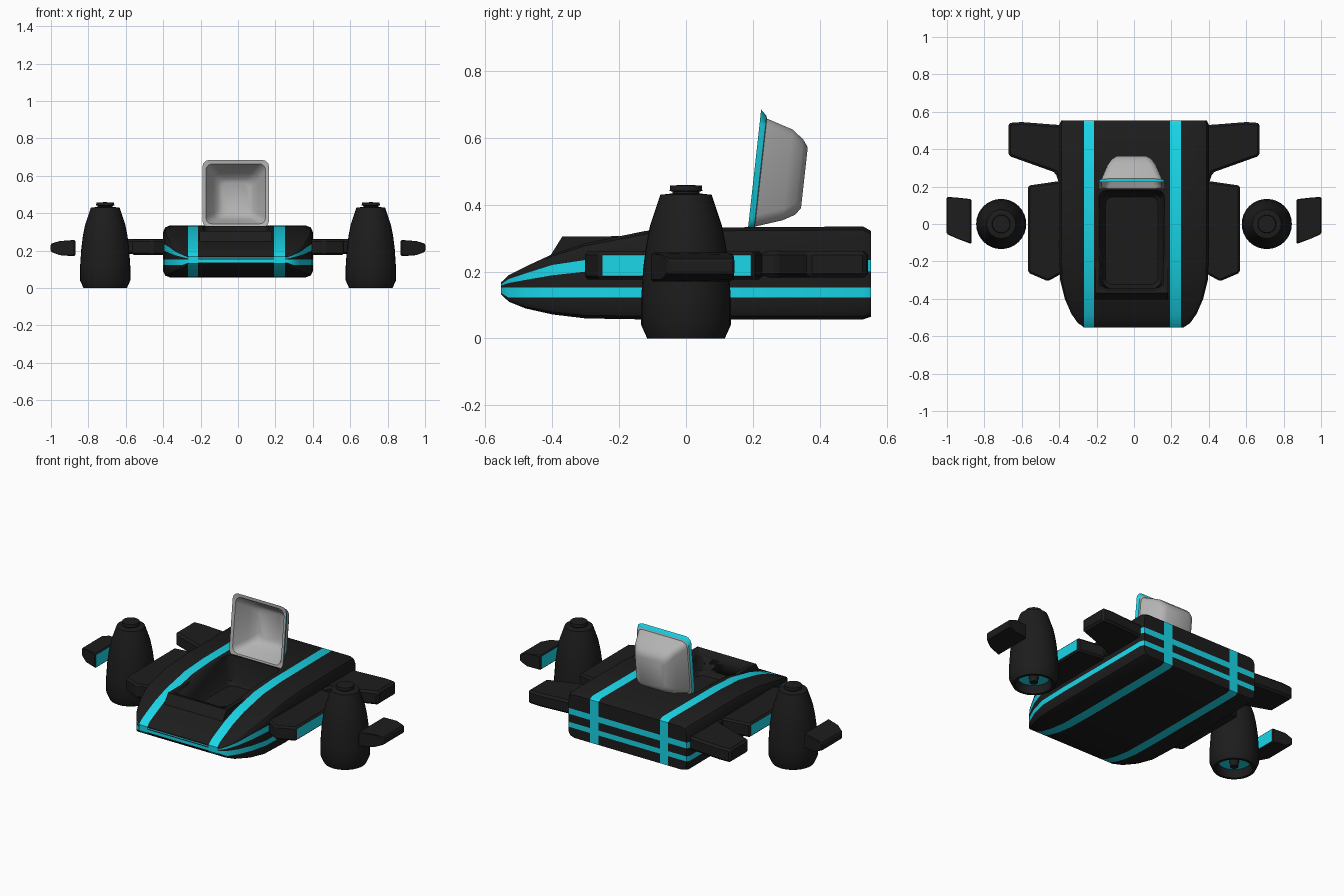
import bpy, bmesh, math
from mathutils import Vector

if "Cube" in bpy.data.objects:
    bpy.data.objects.remove(bpy.data.objects["Cube"])


def material(name, rgb):
    m = bpy.data.materials.new(name)
    m.diffuse_color = (*rgb, 1)
    m.use_nodes = True
    m.node_tree.nodes["Principled BSDF"].inputs["Base Color"].default_value = m.diffuse_color
    return m


BLACK = material("black", (0.012, 0.012, 0.012))
CYAN = material("cyan", (0.01, 0.68, 0.82))
GREY = material("grey", (0.45, 0.45, 0.45))


def finish(bm, name, mats=(BLACK, CYAN), angle=30):
    bmesh.ops.recalc_face_normals(bm, faces=bm.faces)
    me = bpy.data.meshes.new(name)
    bm.to_mesh(me)
    bm.free()
    for m in mats:
        me.materials.append(m)
    ob = bpy.data.objects.new(name, me)
    bpy.context.collection.objects.link(ob)
    bpy.ops.object.select_all(action='DESELECT')
    ob.select_set(True)
    bpy.context.view_layer.objects.active = ob
    bpy.ops.object.shade_smooth_by_angle(angle=math.radians(angle))
    return ob


def loft(rings, cyan_bands=(), cap=True):
    """Skin a list of equal-length point rings."""
    bm = bmesh.new()
    vs = [[bm.verts.new(p) for p in r] for r in rings]
    n = len(vs[0])
    for k in range(len(vs) - 1):
        for i in range(n):
            j = (i + 1) % n
            f = bm.faces.new((vs[k][i], vs[k][j], vs[k + 1][j], vs[k + 1][i]))
            f.material_index = int(k in cyan_bands)
    if cap:
        bm.faces.new(vs[0])
        bm.faces.new(vs[-1])
    return bm


def round_rect(x0, x1, y0, y1, r, seg=3):
    pts = []
    for k, (cx, cy) in enumerate(((x1 - r, y1 - r), (x0 + r, y1 - r), (x0 + r, y0 + r), (x1 - r, y0 + r))):
        for s in range(seg + 1):
            a = math.pi / 2 * (k + s / seg)
            pts.append((cx + r * math.cos(a), cy + r * math.sin(a)))
    return pts


# Hull: a lattice of columns and rows at each station, stripes are cells of it
STATIONS = [(-.553, .265, .132, .168), (-.53, .30, .11, .19), (-.48, .335, .09, .215),
            (-.40, .37, .072, .252), (-.30, .395, .06, .285), (-.12, .40, .057, .322),
            (.05, .40, .057, .332), (.53, .40, .057, .335), (.553, .39, .065, .322)]


def build_hull():
    bm = bmesh.new()
    cells = {}
    last = len(STATIONS) - 1
    for k, (y, w, zb, zt) in enumerate(STATIONS):
        out = .25 + .72 * (w - .25)
        xs = [-w, -out - .005, -.268, -.214, .192, .25, out + .003, w]
        s1 = max(.122, zb + .2 * (.15 - zb))
        d = zt - .152
        zs = [zb, (zb + s1) / 2, s1, .152, min(.2, .152 + .37 * d),
              min(.235, .152 + .68 * d), zt - .19 * d, zt]
        for i in range(8):
            for j in range(8):
                x, z = xs[i], zs[j]
                if i in (0, 7) and j in (0, 7):    # rounded long edges
                    x += .3 * (xs[1 if i == 0 else 6] - x)
                    z += .3 * (zs[1 if j == 0 else 6] - z)
                if i in (0, 7) or j in (0, 7) or k in (0, last):
                    cells[i, j, k] = bm.verts.new((x, y, z))

    def quad(keys, cyan):
        bm.faces.new([cells[q] for q in keys]).material_index = int(cyan)

    for k in range(last):
        for i in range(7):
            for e in (0, 7):
                quad([(i, e, k), (i + 1, e, k), (i + 1, e, k + 1), (i, e, k + 1)], i in (2, 4))
                quad([(e, i, k), (e, i + 1, k), (e, i + 1, k + 1), (e, i, k + 1)], i in (2, 4))
    for k in (0, last):
        for i in range(7):
            for j in range(7):
                quad([(i, j, k), (i + 1, j, k), (i + 1, j + 1, k), (i, j + 1, k)],
                     i in (2, 4) or j in (2, 4))
    return finish(bm, "hull", angle=35)


hull = build_hull()

# Raised sill in front of the cockpit
sill_side = [(-.42, .2), (-.42, .225), (-.37, .305), (-.2, .306), (-.2, .2)]
sill = finish(loft([[(x, y, z) for y, z in sill_side] for x in (-.205, .183)]), "cockpit_sill")

# Cockpit recess cut into hull and sill
rings = []
for z, g in ((.17, .035), (.19, .02), (.34, 0), (.42, 0)):
    rings.append([(x, y, z) for x, y in round_rect(-.187 + g, .163 - g, -.358 + g, .18 - g, .035)])
cutter = finish(loft(rings), "cockpit_cutter")
cutter.hide_render = True
for ob in (hull, sill):
    bpy.context.view_layer.objects.active = ob
    mod = ob.modifiers.new("recess", 'BOOLEAN')
    mod.operation, mod.solver, mod.object = 'DIFFERENCE', 'EXACT', cutter
    while ob.modifiers[0] != mod:
        bpy.ops.object.modifier_move_up(modifier=mod.name)
    bpy.ops.object.modifier_apply(modifier=mod.name)
bpy.data.objects.remove(cutter)

# Open canopy: hollow dome tilted up behind the cockpit
up = Vector((0, .11, .994))
back = Vector((0, .994, -.11))
hinge = Vector((-.012, .185, .325))
# depth, lower edge, upper edge, half width: inside first, then outside
SHELL = [(.135, .09, .255, .075), (.122, .07, .275, .095), (.088, .05, .30, .118), (.004, .018, .342, .160),
         (0, 0, .362, .178), (.018, .004, .345, .172), (.02, .012, .337, .163), (.10, .04, .313, .13),
         (.135, .06, .287, .108), (.151, .082, .265, .085)]
rings = [[hinge + Vector((u, 0, 0)) + up * v + back * n for u, v in round_rect(-h, h, a, b, .035)]
         for n, a, b, h in SHELL]
finish(loft(rings, cyan_bands=(4,)), "canopy", (GREY, CYAN), angle=40)


# Flat wing pieces, mirrored by side, optionally with a glowing end face
def wing(name, side, outline, z0, z1, bevel, tip=None, glow=0):
    xmax = max(abs(p[0]) for p in outline)

    def ring(top):
        out = []
        for x, y in outline:
            zz = tip if tip and x > xmax - .01 else (z0, z1)
            out.append((x * side, y, zz[top]))
        return out
    bm = loft([ring(0), ring(1)])
    bmesh.ops.recalc_face_normals(bm, faces=bm.faces)
    bmesh.ops.bevel(bm, geom=bm.edges[:], offset=bevel, segments=1, affect='EDGES', profile=.5)
    bm.normal_update()
    for f in bm.faces:
        if glow and f.normal.x * side * glow > .97:
            f.material_index = 1
    return finish(bm, name, angle=20)


STUB = [(.36, .23), (.41, .228), (.567, .205), (.567, -.26), (.46, -.306), (.36, -.25)]
REAR = [(.36, .53), (.41, .53), (.60, .545), (.672, .54), (.672, .365), (.42, .275), (.40, .215), (.36, .215)]
FIN = [(.87, .133), (.955, .142), (1.002, .145), (1.002, -.052), (.955, -.075), (.87, -.107)]

# Engine profile (radius, height) from the nozzle hub round to the top cap
ENGINE = [(.001, .012), (.022, .012), (.026, .05), (.088, .045), (.1, 0), (.116, 0), (.134, .04),
          (.134, .12), (.128, .21), (.119, .28), (.107, .34), (.077, .43), (.04, .434),
          (.04, .44), (.049, .441), (.047, .458), (.001, .459)]

for side, label in ((-1, "left"), (1, "right")):
    wing(label + "_front_stub", side, STUB, .177, .26, .01, glow=1)
    wing(label + "_rear_wing", side, REAR, .182, .262, .012)
    wing(label + "_outer_fin", side, FIN, .17, .257, .006, tip=(.195, .236), glow=-1)
    rings = [[(side * .71 + r * math.cos(a * math.pi / 16), r * math.sin(a * math.pi / 16), z)
              for a in range(32)] for r, z in ENGINE]
    finish(loft(rings, cyan_bands=(2,)), label + "_engine")
